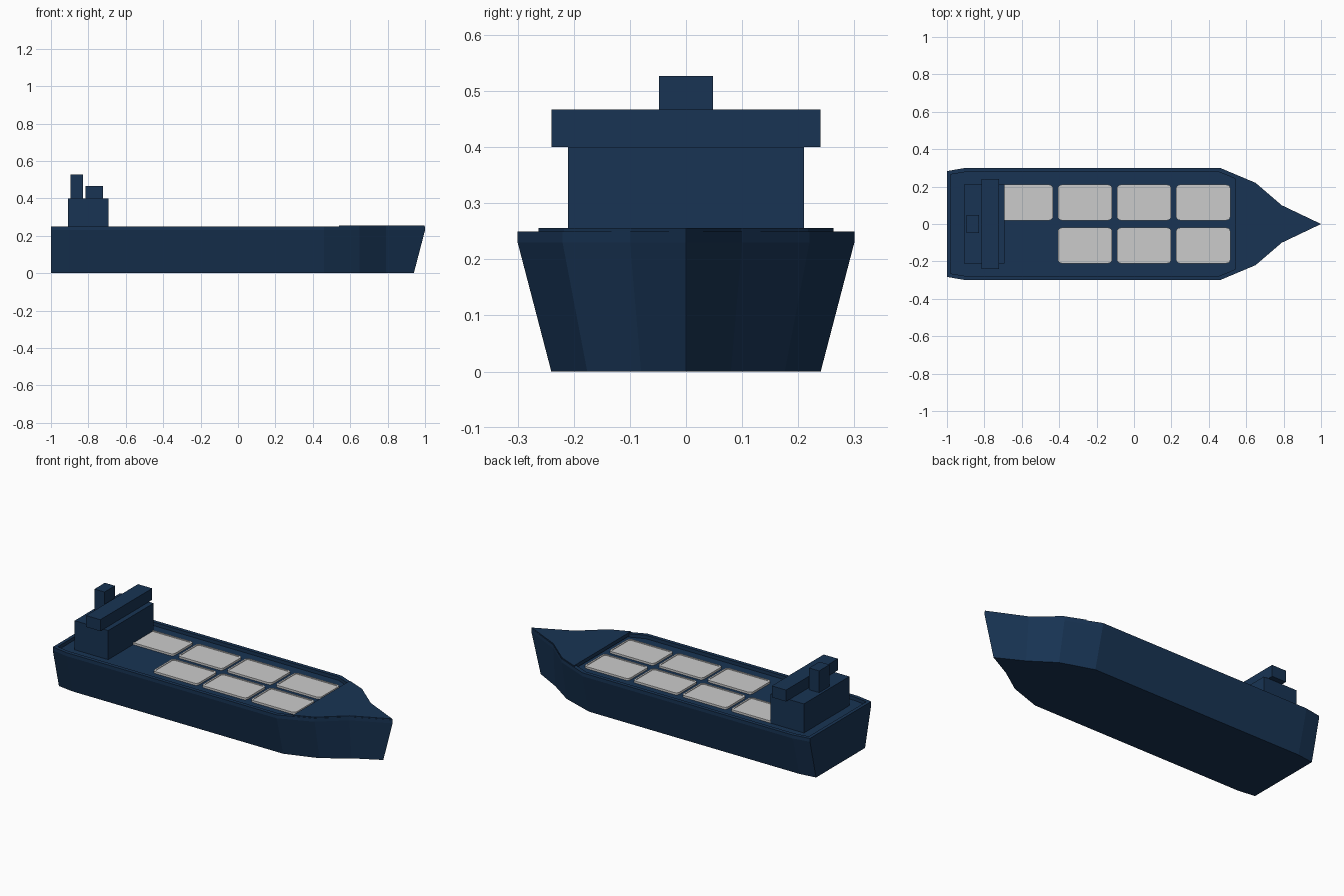
import bpy, bmesh, math

if "Cube" in bpy.data.objects:
    bpy.data.objects.remove(bpy.data.objects["Cube"])

navy = bpy.data.materials.new("navy_paint")
navy.diffuse_color = (0.009, 0.034, 0.088, 1)
navy.use_nodes = True
navy.node_tree.nodes["Principled BSDF"].inputs["Base Color"].default_value = navy.diffuse_color

# Starboard half outline of the deck, stern to bow (x, half width)
HALF = [(-1, 0.283), (-0.9, 0.3), (0.46, 0.3), (0.65, 0.22), (0.79, 0.10)]
DECK_Z, RAIL_Z = 0.23, 0.25


def outline(half, tip):
    return [(x, -y) for x, y in half] + [(tip, 0)] + [(x, y) for x, y in reversed(half)]


def finish(bm, name, mat):
    bmesh.ops.recalc_face_normals(bm, faces=bm.faces)
    me = bpy.data.meshes.new(name)
    bm.to_mesh(me)
    bm.free()
    ob = bpy.data.objects.new(name, me)
    bpy.context.collection.objects.link(ob)
    if mat:
        me.materials.append(mat)
    return ob


def loft(name, rings, mat=None):
    """Skin a stack of (outline, z) rings and cap both ends."""
    bm = bmesh.new()
    loops = [[bm.verts.new((x, y, z)) for x, y in pts] for pts, z in rings]
    n = len(loops[0])
    for a, b in zip(loops, loops[1:]):
        for i in range(n):
            j = (i + 1) % n
            bm.faces.new((a[i], a[j], b[j], b[i]))
    bm.faces.new(loops[0])
    bm.faces.new(loops[-1])
    return finish(bm, name, mat)


def box(name, x0, x1, half_y, z0, z1, mat=navy):
    pts = [(x0, -half_y), (x1, -half_y), (x1, half_y), (x0, half_y)]
    return loft(name, [(pts, z0), (pts, z1)], mat)


def rounded_rect(cx, cy, w, d, r, seg=4):
    pts = []
    for k, (sx, sy) in enumerate([(1, 1), (-1, 1), (-1, -1), (1, -1)]):
        for i in range(seg + 1):
            a = math.radians(90 * (k + i / seg))
            pts.append((cx + sx * (w / 2 - r) + r * math.cos(a),
                        cy + sy * (d / 2 - r) + r * math.sin(a)))
    return pts


# Hull with flared sides, a bulwark and a recessed deck
keel = outline([(x, y * 0.8) for x, y in HALF], 0.94)
sheer = outline(HALF, 1.0)
inner = outline([(-0.98, 0.265), (-0.9, 0.278), (0.455, 0.278), (0.635, 0.203), (0.775, 0.085)], 0.94)
loft("hull", [(keel, 0), (sheer, DECK_Z), (sheer, RAIL_Z), (inner, RAIL_Z), (inner, DECK_Z)], navy)

# Raised foredeck
fore = outline([(0.54, 0.263), (0.65, 0.217), (0.79, 0.098)], 0.998)
loft("foredeck", [(fore, DECK_Z + 0.005), (fore, 0.256)], navy)

# Superstructure at the stern
box("deckhouse", -0.91, -0.693, 0.21, DECK_Z, 0.40)
box("bridge", -0.815, -0.723, 0.24, 0.40, 0.467)
box("funnel", -0.895, -0.83, 0.048, 0.40, 0.527)

# Cargo hatches: rounded coaming with a stepped lid
for row, cy in enumerate((0.115, -0.115)):
    for col in range(4 - row):
        cx = 0.37 - 0.316 * col
        ring = rounded_rect(cx, cy, 0.29, 0.19, 0.02)
        step = rounded_rect(cx, cy, 0.27, 0.17, 0.012)
        loft(f"hatch_{row}_{col}", [(ring, DECK_Z), (ring, 0.242), (step, 0.242), (step, 0.239)])
